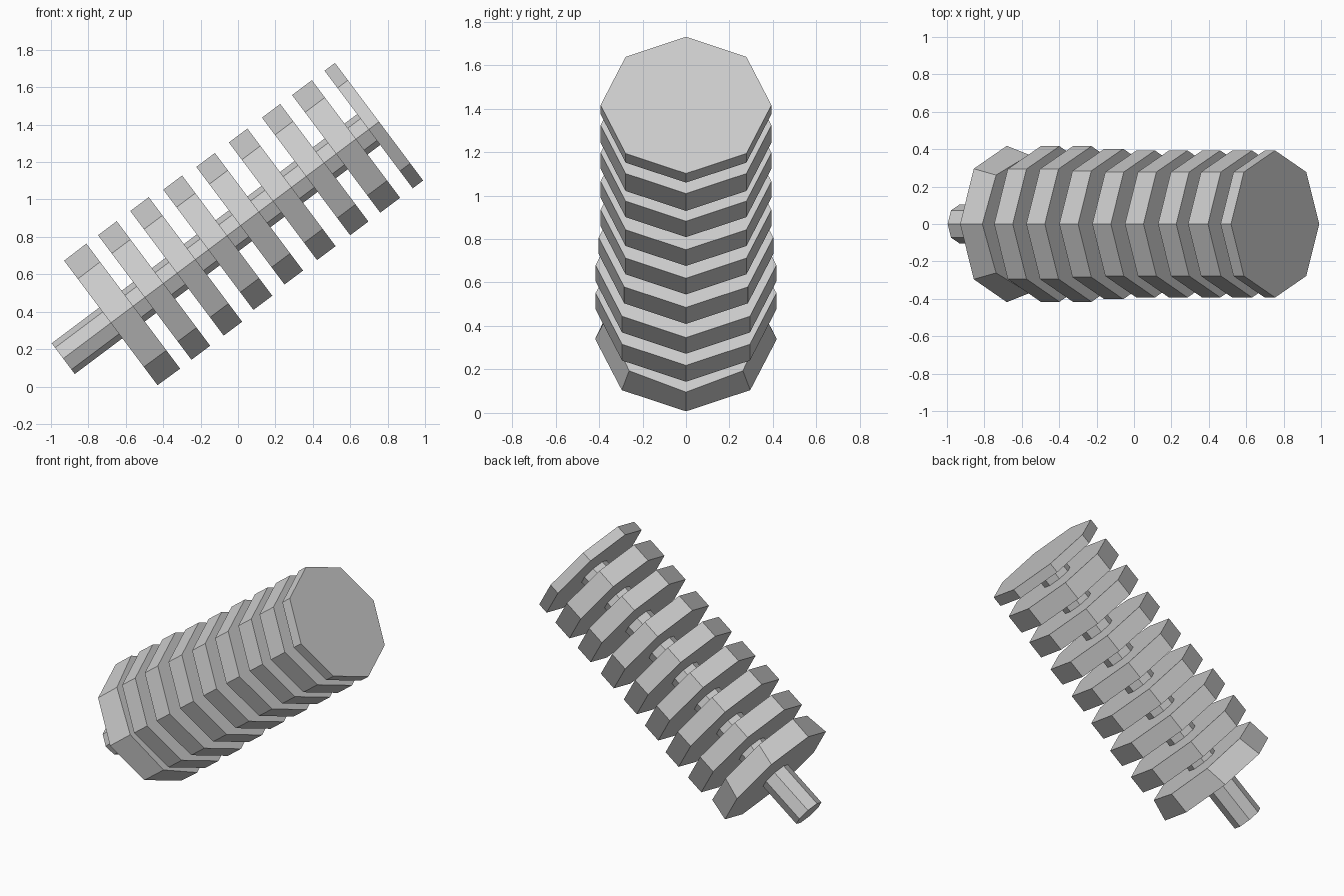
import bpy, bmesh
from math import sin, cos, pi, hypot

if "Cube" in bpy.data.objects:
    bpy.data.objects.remove(bpy.data.objects["Cube"])

# Tilted main axis in the XZ plane: s runs along it, t across it
DX, DZ = 0.8, 0.6
T0 = 0.68
SIDES = 8


def point(s, t, y):
    return (s * DX - (T0 + t) * DZ, y, s * DZ + (T0 + t) * DX)


def prism(name, rings):
    """Octagonal solid; each ring is (s, radius across, radius in y)."""
    bm = bmesh.new()
    loops = []
    for s, rt, ry in rings:
        loops.append([bm.verts.new(point(s, rt * cos(2 * pi * k / SIDES), ry * sin(2 * pi * k / SIDES)))
                      for k in range(SIDES)])
    for a, b in zip(loops, loops[1:]):
        for k in range(SIDES):
            n = (k + 1) % SIDES
            bm.faces.new((a[k], a[n], b[n], b[k]))
    bm.faces.new(loops[0])
    bm.faces.new(loops[-1])
    bmesh.ops.recalc_face_normals(bm, faces=bm.faces)
    mesh = bpy.data.meshes.new(name)
    bm.to_mesh(mesh)
    bm.free()
    ob = bpy.data.objects.new(name, mesh)
    bpy.context.collection.objects.link(ob)
    return ob


# Central shaft
prism("shaft", [(-0.658, 0.103, 0.103), (1.40, 0.103, 0.103)])

# Base disc, narrowing sideways toward the stack
prism("base_disc", [(-0.34, 0.416, 0.418), (-0.19, 0.418, 0.37)])

# Stack of discs: start, end, radius
discs = [(-0.113, 0.012, 0.416), (0.102, 0.226, 0.416), (0.312, 0.438, 0.402),
         (0.526, 0.650, 0.393), (0.744, 0.868, 0.393), (0.965, 1.087, 0.393),
         (1.166, 1.299, 0.393)]
for i, (s0, s1, r) in enumerate(discs):
    prism(f"disc_{i + 1}", [(s0, r, r), (s1, r, r)])

# Thin end cap
prism("end_disc", [(1.383, 0.393, 0.393), (1.453, 0.393, 0.393)])
